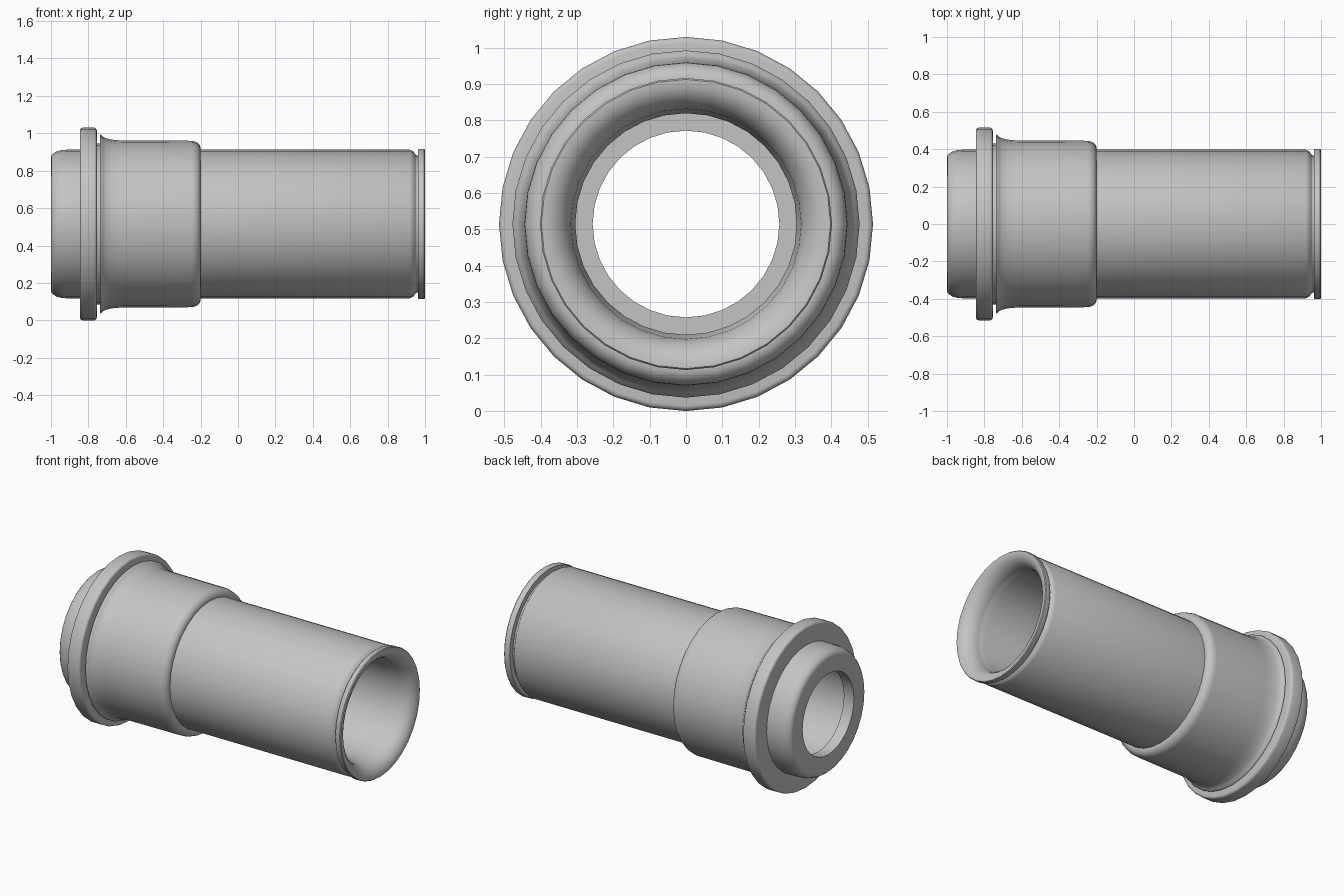
import bpy, bmesh, math

if "Cube" in bpy.data.objects:
    bpy.data.objects.remove(bpy.data.objects["Cube"])

SIDES = 32
AXIS_Z = 0.515

grey = bpy.data.materials.new("satin grey")
grey.diffuse_color = (0.55, 0.55, 0.55, 1)
grey.use_nodes = True
grey.node_tree.nodes["Principled BSDF"].inputs["Base Color"].default_value = grey.diffuse_color


def arc(cx, cr, ax, ar, start, end, steps=5):
    """Elliptical arc of (x, radius) points, angles in degrees."""
    pts = []
    for i in range(steps + 1):
        a = math.radians(start + (end - start) * i / steps)
        pts.append((cx + ax * math.cos(a), cr + ar * math.sin(a)))
    return pts


def turned(name, profile):
    """Turn an (x, radius) profile about the lengthwise axis."""
    bm = bmesh.new()
    rings = []
    for x, r in profile:
        ring = []
        for k in range(SIDES):
            a = 2 * math.pi * k / SIDES
            ring.append(bm.verts.new((x, r * math.sin(a), AXIS_Z + r * math.cos(a))))
        rings.append(ring)
    for a, b in zip(rings, rings[1:]):
        for k in range(SIDES):
            n = (k + 1) % SIDES
            bm.faces.new((a[k], a[n], b[n], b[k]))
    mesh = bpy.data.meshes.new(name)
    bm.to_mesh(mesh)
    bm.free()
    mesh.materials.append(grey)
    obj = bpy.data.objects.new(name, mesh)
    bpy.context.collection.objects.link(obj)
    bpy.ops.object.select_all(action='DESELECT')
    obj.select_set(True)
    bpy.context.view_layer.objects.active = obj
    bpy.ops.object.shade_smooth_by_angle(angle=math.radians(35))
    return obj


# Rounded end cap with its flat annular face
turned("end_cap", [(-1.0, 0.257)] + arc(-0.92, 0.355, 0.08, 0.042, 180, 90)
       + [(-0.845, 0.397)])

# Large flange with rounded rim
turned("flange", [(-0.845, 0.397)] + arc(-0.83, 0.5, 0.015, 0.015, 180, 90, 4)
       + arc(-0.77, 0.5, 0.015, 0.015, 90, 0, 4) + [(-0.755, 0.43)])

# Narrow groove, flared sleeve and rounded shoulder
turned("sleeve", [(-0.755, 0.43), (-0.738, 0.43), (-0.738, 0.478)]
       + arc(-0.62, 0.478, 0.11, 0.031, 185, 270)
       + arc(-0.25, 0.402, 0.05, 0.043, 90, 0, 6) + [(-0.2, 0.397)])

# Long barrel, tapering into the groove behind the lip
turned("barrel", [(-0.2, 0.397), (0.92, 0.397), (0.935, 0.39),
                  (0.952, 0.368), (0.962, 0.365)])

# Front lip curling inward as a bell mouth
turned("front_lip", [(0.962, 0.365), (0.962, 0.397), (0.97, 0.402), (0.995, 0.402),
                     (1.0, 0.398)] + arc(0.9, 0.395, 0.1, 0.08, 0, -90, 7))

# Inner bore and the narrower hole at the far end
turned("bore", [(0.9, 0.315), (0.86, 0.305), (-0.93, 0.305), (-0.93, 0.257),
                (-1.0, 0.257)])
